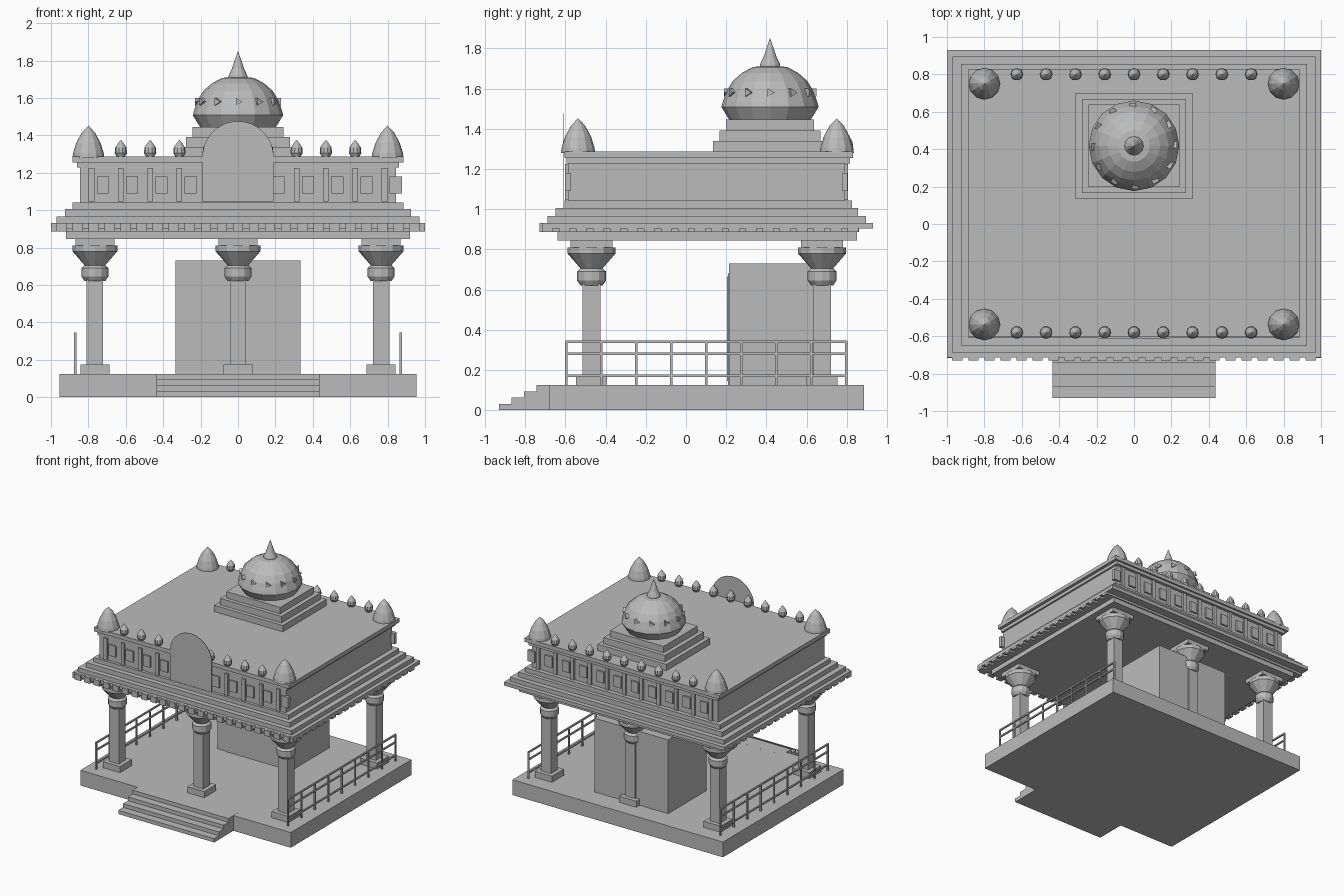
import bpy, bmesh
from math import pi, sin, cos
from mathutils import Matrix, Vector

cube = bpy.data.objects.get("Cube")
if cube:
    bpy.data.objects.remove(cube, do_unlink=True)

stone = bpy.data.materials.new("grey_stone")
stone.use_nodes = True
GREY = (0.5, 0.5, 0.5, 1)
stone.diffuse_color = GREY
stone.node_tree.nodes["Principled BSDF"].inputs["Base Color"].default_value = GREY


def finish(name, bm):
    mesh = bpy.data.meshes.new(name)
    bm.to_mesh(mesh)
    bm.free()
    mesh.materials.append(stone)
    obj = bpy.data.objects.new(name, mesh)
    bpy.context.collection.objects.link(obj)
    return obj


def add_box(bm, x0, x1, y0, y1, z0, z1):
    mid = Vector(((x0 + x1) / 2, (y0 + y1) / 2, (z0 + z1) / 2))
    size = Matrix.Diagonal((x1 - x0, y1 - y0, z1 - z0, 1))
    bmesh.ops.create_cube(bm, size=1, matrix=Matrix.Translation(mid) @ size)


def box(name, *extent):
    bm = bmesh.new()
    add_box(bm, *extent)
    return finish(name, bm)


def add_lathe(bm, x, y, profile, sides):
    """Stack of flat-sided rings from (radius, height) pairs."""
    rings = []
    for r, z in profile:
        if r == 0:
            rings.append([bm.verts.new((x, y, z))] * sides)
        else:
            rings.append([bm.verts.new((x + r * cos(2 * pi * i / sides),
                                        y + r * sin(2 * pi * i / sides), z))
                          for i in range(sides)])
    for low, high in zip(rings, rings[1:]):
        for i in range(sides):
            j = (i + 1) % sides
            if high[i] == high[j]:
                bm.faces.new((low[i], low[j], high[i]))
            else:
                bm.faces.new((low[i], low[j], high[j], high[i]))
    bm.faces.new(rings[0][::-1])
    if profile[-1][0]:
        bm.faces.new(rings[-1])


# Platform and entrance steps
box("platform", -0.955, 0.955, -0.68, 0.885, 0, 0.125)
bm = bmesh.new()
for i in range(4):
    add_box(bm, -0.435, 0.435, -0.93 + 0.062 * i, -0.62, 0, 0.0313 * (i + 1))
finish("entrance_steps", bm)

# Inner shrine with framed door
box("shrine_room", -0.335, 0.335, 0.215, 0.71, 0.125, 0.73)
box("door_frame", -0.257, 0.257, 0.209, 0.216, 0.125, 0.68)
box("door_panel", -0.225, 0.225, 0.204, 0.21, 0.145, 0.665)

# Columns
CAPITAL = [(0.055, 0.62), (0.072, 0.645), (0.072, 0.69), (0.055, 0.705),
           (0.12, 0.78), (0.12, 0.81)]
for row, y in (("front", -0.47), ("back", 0.677)):
    for side, x in (("right", -0.765), ("middle", 0), ("left", 0.765)):
        bm = bmesh.new()
        for half, z0, z1 in ((0.077, 0.12, 0.175), (0.044, 0.17, 0.65), (0.105, 0.81, 0.85)):
            add_box(bm, x - half, x + half, y - half, y + half, z0, z1)
        add_lathe(bm, x, y, CAPITAL, 12)
        finish(f"{row}_{side}_column", bm)

# Side railings
for side, x in (("right", -0.87), ("left", 0.87)):
    bm = bmesh.new()
    t = 0.006
    for i in range(9):
        y = -0.595 + 0.174 * i
        add_box(bm, x - t, x + t, y - t, y + t, 0.12, 0.345)
    for z in (0.172, 0.28, 0.34):
        add_box(bm, x - t, x + t, -0.6, 0.802, z - t, z + t)
    finish(f"{side}_railing", bm)

# Entablature layers: half width, front, back, bottom, top
LAYERS = {
    "architrave": (0.92, -0.64, 0.85, 0.845, 0.89),
    "eave_slab": (1.0, -0.715, 0.93, 0.903, 0.932),
    "eave_core": (0.965, -0.69, 0.86, 0.885, 0.91),
    "lower_cornice": (0.97, -0.69, 0.895, 0.93, 0.967),
    "middle_cornice": (0.925, -0.65, 0.855, 0.965, 1.006),
    "upper_cornice": (0.885, -0.61, 0.825, 1.005, 1.042),
    "parapet_wall": (0.845, -0.588, 0.79, 1.04, 1.24),
    "parapet_moulding": (0.86, -0.595, 0.815, 1.228, 1.256),
    "roof_slab": (0.885, -0.605, 0.83, 1.255, 1.287),
}
for name, (half, y0, y1, z0, z1) in LAYERS.items():
    box(name, -half, half, y0, y1, z0, z1)

# Dentils under the eave, front and sides
bm = bmesh.new()
for i in range(23):
    x = -0.945 + 0.0859 * i
    add_box(bm, x - 0.027, x + 0.027, -0.73, -0.68, 0.885, 0.931)
for i in range(19):
    y = -0.69 + 0.0845 * i
    for x in (-0.979, 0.979):
        add_box(bm, x - 0.02, x + 0.02, y - 0.027, y + 0.027, 0.885, 0.91)
finish("eave_dentils", bm)

# Parapet pilasters, raised panels and small finials
BUD = [(0.018, 1.28), (0.033, 1.305), (0.03, 1.335), (0.015, 1.358), (0, 1.377)]
for row, wall_y, bud_y in (("front", -0.587, -0.58), ("back", 0.79, 0.8)):
    pilasters, panels, buds = bmesh.new(), bmesh.new(), bmesh.new()
    for i in range(11):
        x = -0.783 + 0.1566 * i
        add_box(pilasters, x - 0.015, x + 0.015, wall_y - 0.016, wall_y + 0.016, 1.045, 1.225)
        add_box(panels, x + 0.028, x + 0.093, wall_y - 0.014, wall_y + 0.014, 1.09, 1.18)
        if 0 < i < 10:
            add_lathe(buds, x, bud_y, BUD, 10)
    finish(f"{row}_pilasters", pilasters)
    finish(f"{row}_wall_panels", panels)
    finish(f"{row}_small_finials", buds)

# Corner finials
CONE = [(0.085, 1.28), (0.082, 1.305), (0.065, 1.36), (0.035, 1.415), (0, 1.452)]
for row, y in (("front", -0.537), ("back", 0.75)):
    for side, x in (("right", -0.8), ("left", 0.8)):
        bm = bmesh.new()
        add_lathe(bm, x, y, CONE, 12)
        finish(f"{row}_{side}_corner_finial", bm)

# Arched sign plate over the entrance
bm = bmesh.new()
outline = [(0.19 * cos(pi * i / 24), 1.285 + 0.19 * sin(pi * i / 24)) for i in range(25)]
outline += [(-0.19, 1.045), (0.19, 1.045)]
face = bm.faces.new([bm.verts.new((x, -0.612, z)) for x, z in outline])
plate = bmesh.ops.extrude_face_region(bm, geom=[face])
moved = [v for v in plate["geom"] if isinstance(v, bmesh.types.BMVert)]
bmesh.ops.translate(bm, vec=(0, 0.003, 0), verts=moved)
bmesh.ops.recalc_face_normals(bm, faces=bm.faces)
finish("arched_plate", bm)

# Stepped dome base
DOME_Y = 0.418
for i, name in enumerate(("lower", "middle", "upper")):
    hx, hy, z = 0.312 - 0.034 * i, 0.283 - 0.0315 * i, 1.285 + 0.053 * i
    box(f"{name}_dome_step", -hx, hx, DOME_Y - hy, DOME_Y + hy, z, z + 0.054)

# Dome and spire
bm = bmesh.new()
add_lathe(bm, 0, DOME_Y, [(0.2, 1.44), (0.242, 1.508), (0.236, 1.53), (0.215, 1.59),
                          (0.185, 1.638), (0.14, 1.678), (0.085, 1.707), (0, 1.715)], 16)
finish("dome", bm)
bm = bmesh.new()
add_lathe(bm, 0, DOME_Y, [(0.052, 1.7), (0.05, 1.72), (0.033, 1.755),
                          (0.018, 1.8), (0, 1.852)], 12)
finish("dome_spire", bm)

# Triangular ornaments around the dome
bm = bmesh.new()
for i in range(12):
    place = (Matrix.Translation((0, DOME_Y, 1.58)) @ Matrix.Rotation(2 * pi * i / 12, 4, "Z")
             @ Matrix.Translation((0.215, 0, 0)) @ Matrix.Rotation(pi / 2, 4, "Y"))
    bmesh.ops.create_cone(bm, cap_ends=True, segments=3, radius1=0.024, radius2=0.024,
                          depth=0.03, matrix=place @ Matrix.Rotation(-pi / 2, 4, "Z")
                          @ Matrix.Rotation(pi / 2, 4, "Z"))
finish("dome_ornaments", bm)
